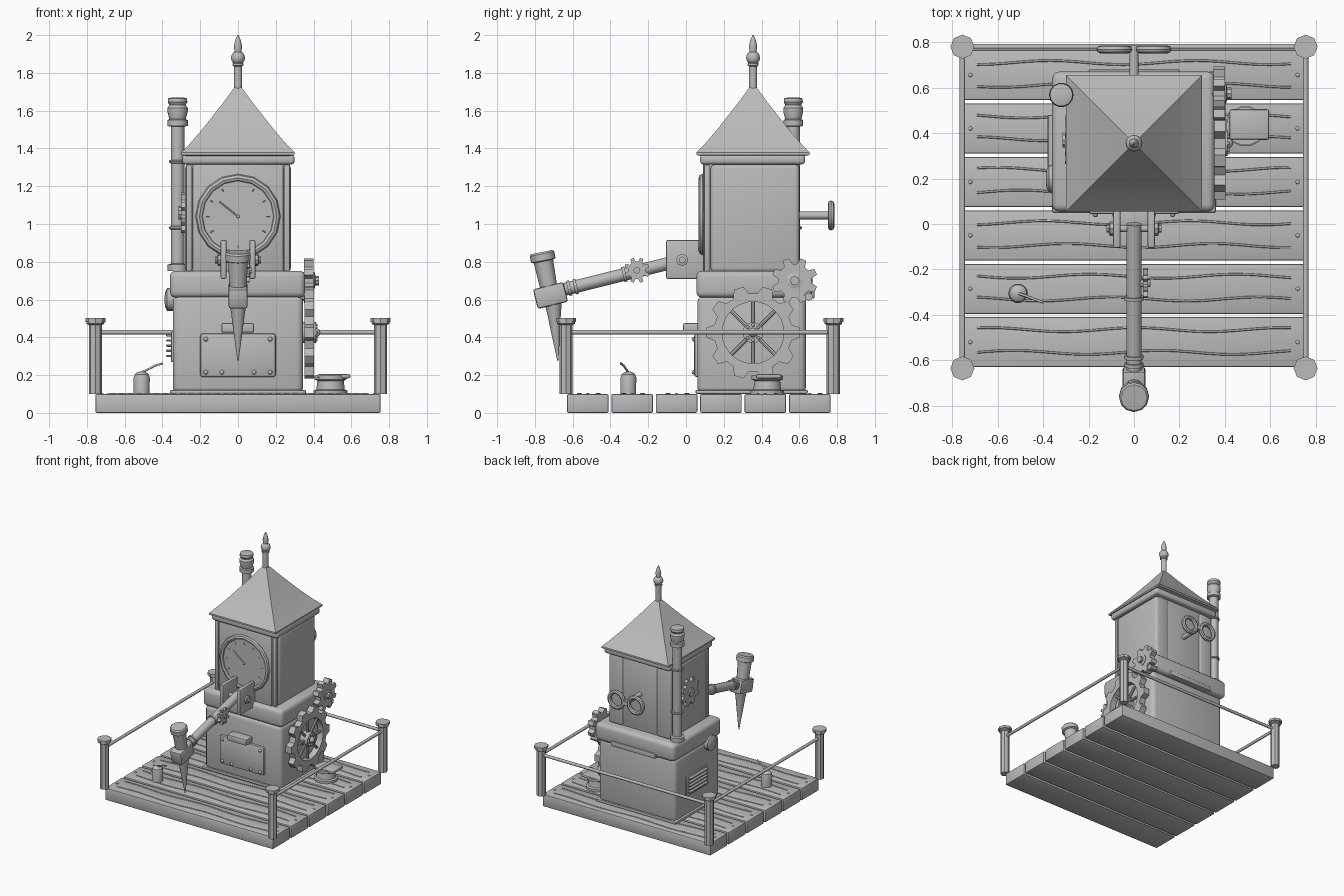
import bpy, bmesh, math
from mathutils import Vector, Matrix

cube = bpy.data.objects.get("Cube")
if cube:
    bpy.data.objects.remove(cube, do_unlink=True)

grey = bpy.data.materials.new("plain grey")
grey.use_nodes = True
grey.diffuse_color = (0.5, 0.5, 0.5, 1)
grey.node_tree.nodes["Principled BSDF"].inputs["Base Color"].default_value = (0.5, 0.5, 0.5, 1)


def finish(name, bm, matrix=None):
    if matrix:
        bm.transform(matrix)
    bmesh.ops.recalc_face_normals(bm, faces=bm.faces[:])
    mesh = bpy.data.meshes.new(name)
    bm.to_mesh(mesh)
    bm.free()
    mesh.materials.append(grey)
    ob = bpy.data.objects.new(name, mesh)
    bpy.context.collection.objects.link(ob)
    bpy.ops.object.select_all(action='DESELECT')
    ob.select_set(True)
    bpy.context.view_layer.objects.active = ob
    bpy.ops.object.shade_smooth_by_angle(angle=math.radians(32))
    return ob


def box(name, x, y, z, bevel=0.01, segments=2, tilt=0):
    """Rounded box from (min, max) ranges, tilted about x."""
    bm = bmesh.new()
    bmesh.ops.create_cube(bm, size=1)
    size = Vector((x[1] - x[0], y[1] - y[0], z[1] - z[0]))
    centre = Vector((x[0] + x[1], y[0] + y[1], z[0] + z[1])) / 2
    bm.transform(Matrix.Diagonal((*size, 1)))
    if bevel:
        bmesh.ops.bevel(bm, geom=bm.edges[:], offset=bevel, segments=segments,
                        profile=0.5, affect='EDGES')
    return finish(name, bm, Matrix.Translation(centre) @ Matrix.Rotation(tilt, 4, 'X'))


def lathe(name, profile, base=(0, 0, 0), axis=(0, 0, 1), n=16, phase=0.0):
    """Turned solid; profile is (radius, distance along axis)."""
    bm = bmesh.new()
    rings = [[bm.verts.new((r * math.cos(math.tau * i / n + phase),
                            r * math.sin(math.tau * i / n + phase), h)) for i in range(n)]
             for r, h in profile]
    for a, b in zip(rings, rings[1:]):
        for i in range(n):
            j = (i + 1) % n
            bm.faces.new((a[i], a[j], b[j], b[i]))
    bm.faces.new(rings[0])
    bm.faces.new(rings[-1])
    turn = Vector((0, 0, 1)).rotation_difference(Vector(axis)).to_matrix().to_4x4()
    return finish(name, bm, Matrix.Translation(base) @ turn)


def rod(name, a, b, r, r2=None, n=12):
    d = Vector(b) - Vector(a)
    return lathe(name, [(r, 0), (r if r2 is None else r2, d.length)], a, d, n)


def ball(name, centre, r, flat=1.0):
    bm = bmesh.new()
    bmesh.ops.create_uvsphere(bm, u_segments=12, v_segments=8, radius=r)
    return finish(name, bm, Matrix.Translation(centre) @ Matrix.Diagonal((1, 1, flat, 1)))


def torus(name, centre, major, minor, axis=(0, 1, 0), n=24):
    bm = bmesh.new()
    rings = []
    for i in range(n):
        a = math.tau * i / n
        rings.append([bm.verts.new(((major + minor * math.cos(t)) * math.cos(a),
                                    (major + minor * math.cos(t)) * math.sin(a),
                                    minor * math.sin(t))) for t in (math.tau * k / 8 for k in range(8))])
    for i in range(n):
        a, b = rings[i], rings[(i + 1) % n]
        for k in range(8):
            bm.faces.new((a[k], b[k], b[(k + 1) % 8], a[(k + 1) % 8]))
    turn = Vector((0, 0, 1)).rotation_difference(Vector(axis)).to_matrix().to_4x4()
    return finish(name, bm, Matrix.Translation(centre) @ turn)


def gear(name, centre, tip, root, hole, width, teeth):
    """Toothed ring lying in the y-z plane."""
    bm = bmesh.new()
    outer, inner = [], []
    for i in range(teeth):
        for frac, r in ((-0.33, root), (-0.17, tip), (0.17, tip), (0.33, root)):
            a = math.tau * (i + frac + 0.5) / teeth
            outer.append(bm.verts.new((-width / 2, r * math.sin(a), r * math.cos(a))))
            inner.append(bm.verts.new((-width / 2, hole * math.sin(a), hole * math.cos(a))))
    n = len(outer)
    faces = [bm.faces.new((outer[i], outer[(i + 1) % n], inner[(i + 1) % n], inner[i])) for i in range(n)]
    new = bmesh.ops.extrude_face_region(bm, geom=faces)["geom"]
    bmesh.ops.translate(bm, vec=(width, 0, 0), verts=[v for v in new if isinstance(v, bmesh.types.BMVert)])
    return finish(name, bm, Matrix.Translation(centre))


def wire(name, points, r):
    curve = bpy.data.curves.new(name, 'CURVE')
    curve.dimensions = '3D'
    curve.bevel_depth = r
    curve.bevel_resolution = 1
    line = curve.splines.new('POLY')
    line.points.add(len(points) - 1)
    for p, co in zip(line.points, points):
        p.co = (*co, 1)
    curve.materials.append(grey)
    ob = bpy.data.objects.new(name, curve)
    bpy.context.collection.objects.link(ob)


# Deck planks with wood grain and nails
for i in range(6):
    y = -0.63 + 0.235 * i
    box("deck_plank", (-0.755, 0.755), (y, y + 0.22), (0, 0.1), 0.008)
    for k, gy in enumerate((0.065, 0.165)):
        wire("plank_grain", [(-0.69 + 0.046 * s, y + gy + 0.009 * math.sin(s * 0.45 + i * 2 + k), 0.1)
                             for s in range(31)], 0.005)
    for x in (-0.72, 0.72):
        ball("plank_nail", (x, y + 0.11, 0.1), 0.009, 0.6)

# Railing, open at the front
for x in (-0.755, 0.755):
    for y in (-0.635, 0.78):
        lathe("rail_post", [(0.035, 0.1), (0.035, 0.465), (0.047, 0.472), (0.047, 0.48),
                            (0.053, 0.482), (0.053, 0.502)], (x, y, 0), n=8)
    rod("side_rail", (x, -0.635, 0.427), (x, 0.78, 0.427), 0.012)
rod("back_rail", (-0.755, 0.78, 0.427), (0.755, 0.78, 0.427), 0.012)

# Tower body
box("base_skirt", (-0.36, 0.36), (0.05, 0.645), (0.1, 0.122), 0.008)
box("lower_body", (-0.345, 0.345), (0.06, 0.635), (0.1, 0.62), 0.035, 3)
box("middle_ledge", (-0.36, 0.355), (0.055, 0.67), (0.61, 0.752), 0.03, 3)
box("upper_body", (-0.24, 0.24), (0.09, 0.59), (0.74, 1.33), 0.01)
for s in (-1, 1):
    x = sorted((s * 0.15, s * 0.28))
    box("side_panel", x, (0.13, 0.6), (0.745, 1.315), 0.022, 3)
    x = sorted((s * 0.245, s * 0.275))
    box("corner_strip", x, (0.095, 0.125), (0.75, 1.315), 0.006)
box("cornice", (-0.295, 0.3), (0.075, 0.63), (1.315, 1.368), 0.018, 3)
box("back_plate", (-0.2, 0.2), (0.63, 0.68), (0.605, 0.645), 0.006)

# Roof and finial
q = math.sqrt(2)
lathe("roof", [(0.27 * q, 1.36), (0.3 * q, 1.365), (0.3 * q, 1.378), (0.255 * q, 1.425), (0.19 * q, 1.5),
               (0.08 * q, 1.64), (0.025 * q, 1.715), (0.01, 1.732)], (0, 0.355, 0), n=4, phase=math.pi / 4)
lathe("finial", [(0.022, 1.7), (0.022, 1.835), (0.03, 1.84), (0.03, 1.85), (0.018, 1.855), (0.018, 1.915),
                 (0.022, 1.94), (0.014, 1.975), (0.003, 2.0)], (0, 0.355, 0), n=12)
ball("finial_ball", (0, 0.355, 1.88), 0.037)

# Clock dial
lathe("dial_face", [(0.2, 0), (0.2, 0.015)], (0, 0.095, 1.04), (0, -1, 0), 32)
torus("dial_ring", (0, 0.087, 1.04), 0.205, 0.02, n=16)
rod("dial_hand", (0, 0.078, 1.04), (-0.1, 0.078, 1.12), 0.004)
ball("dial_pin", (0, 0.078, 1.04), 0.009)
for i in range(12):
    a = math.tau * i / 12
    d = Vector((math.sin(a), 0, math.cos(a)))
    rod("hour_mark", Vector((0, 0.08, 1.04)) + d * 0.15, Vector((0, 0.08, 1.04)) + d * 0.17, 0.003, n=6)

# Hammer arm held by two plates
for s in (-1, 1):
    x = sorted((s * 0.06, s * 0.092))
    box("arm_bracket", x, (-0.105, 0.095), (0.71, 0.915), 0.008)
    lathe("bracket_bolt", [(0.032, 0), (0.032, 0.018), (0.018, 0.022), (0.018, 0.034)],
          (s * 0.088, -0.02, 0.81), (s, 0, 0), 8)
rod("arm_axle", (-0.1, -0.02, 0.81), (0.1, -0.02, 0.81), 0.016)
start, end = Vector((0, 0.0, 0.815)), Vector((0, -0.68, 0.645))
rod("hammer_arm", start, end, 0.034)
for t in (0.48, 0.86, 0.91):
    lathe("arm_collar", [(0.042, -0.008), (0.042, 0.008)], start.lerp(end, t), end - start, 14)
gear("arm_gear", (0.05, -0.26, 0.755), 0.068, 0.046, 0.012, 0.022, 8)
rod("arm_gear_pin", (0.0, -0.26, 0.755), (0.072, -0.26, 0.755), 0.018, n=8)
box("hammer_block", (-0.05, 0.05), (-0.8, -0.635), (0.568, 0.675), 0.012, 2, 0.24)
lathe("hammer_head", [(0.045, 0), (0.052, 0.15), (0.066, 0.155), (0.066, 0.19), (0.058, 0.2)],
      (0, -0.725, 0.655), (0, -0.2, 1), 12)
lathe("hammer_spike", [(0.046, 0), (0.036, 0.06), (0.022, 0.17), (0.003, 0.31)],
      (0, -0.703, 0.585), (0, 0.08, -1), 12)

# Front hatch with rivets and lamp box
box("front_hatch", (-0.2, 0.2), (0.043, 0.08), (0.19, 0.42), 0.012)
for x in (-0.17, -0.085, 0.085, 0.17):
    for z in (0.215, 0.39):
        if abs(x) > 0.1 or z < 0.3:
            ball("hatch_rivet", (x, 0.042, z), 0.012)
box("hatch_box", (-0.088, 0.085), (-0.015, 0.08), (0.425, 0.475), 0.008)

# Big spoked wheel and smaller cog
hub = Vector((0.378, 0.355, 0.425))
gear("big_gear", hub, 0.248, 0.208, 0.163, 0.05, 10)
rod("big_gear_axle", (0.33, 0.355, 0.425), (0.412, 0.355, 0.425), 0.055, n=16)
ball("axle_cap", (0.412, 0.355, 0.425), 0.024)
for i in range(8):
    a = math.tau * i / 8
    d = Vector((0, math.cos(a), math.sin(a)))
    rod("gear_spoke", hub + d * 0.03, hub + d * 0.18, 0.011, n=8)
    ball("hub_rivet", hub + d * 0.04 + Vector((0.034, 0, 0)), 0.009)
gear("small_gear", (0.375, 0.575, 0.70), 0.122, 0.09, 0.03, 0.05, 8)
lathe("small_gear_axle", [(0.045, 0), (0.045, 0.075), (0.025, 0.08), (0.025, 0.1)],
      (0.33, 0.575, 0.70), (1, 0, 0), 8)
rod("gear_stub", (0.33, 0.65, 0.615), (0.39, 0.65, 0.615), 0.022, n=8)

# Chimney pipe
lathe("chimney", [(0.052, 0.75), (0.052, 0.785), (0.036, 0.79), (0.036, 1.515), (0.054, 1.52), (0.054, 1.55),
                  (0.044, 1.555), (0.054, 1.595), (0.054, 1.615), (0.043, 1.63), (0.052, 1.645),
                  (0.05, 1.665), (0.03, 1.67)], (-0.32, 0.568, 0), n=14)
for z in (0.98, 1.33):
    torus("pipe_clamp", (-0.32, 0.568, z), 0.037, 0.009, (0, 0, 1), 16)

# Cog, pressure cap and vent on the chimney side
gear("side_gear", (-0.29, 0.37, 1.06), 0.11, 0.085, 0.03, 0.025, 8)
rod("side_gear_axle", (-0.27, 0.37, 1.06), (-0.315, 0.37, 1.06), 0.035, n=10)
lathe("pressure_cap", [(0.06, 0), (0.06, 0.035), (0.04, 0.045), (0.02, 0.048)], (-0.34, 0.2, 0.6), (-1, 0, 0), 14)
box("vent_frame", (-0.355, -0.33), (0.23, 0.5), (0.27, 0.43), 0.006)
for i in range(5):
    z = 0.295 + i * 0.0275
    box("vent_slat", (-0.38, -0.34), (0.25, 0.48), (z, z + 0.012), 0.003, 1, 0)

# Wind-up key at the back
rod("key_shaft", (0, 0.58, 1.045), (0, 0.785, 1.045), 0.02)
for s in (-1, 1):
    torus("key_loop", (s * 0.086, 0.768, 1.045), 0.062, 0.017)

# Small oil pot beside the big wheel and fused canister on the deck
lathe("oil_pot", [(0.09, 0.1), (0.09, 0.118), (0.075, 0.124), (0.07, 0.17), (0.085, 0.178), (0.085, 0.198)],
      (0.49, 0.43, 0), n=14)
box("pot_lid", (0.42, 0.595), (0.37, 0.505), (0.183, 0.205), 0.01)
lathe("canister", [(0.042, 0.1), (0.043, 0.185), (0.038, 0.203), (0.024, 0.215), (0.006, 0.22)],
      (-0.51, -0.305, 0), n=14)
wire("fuse", [(-0.51, -0.305, 0.215), (-0.48, -0.315, 0.228), (-0.44, -0.33, 0.25), (-0.4, -0.345, 0.262)], 0.006)
